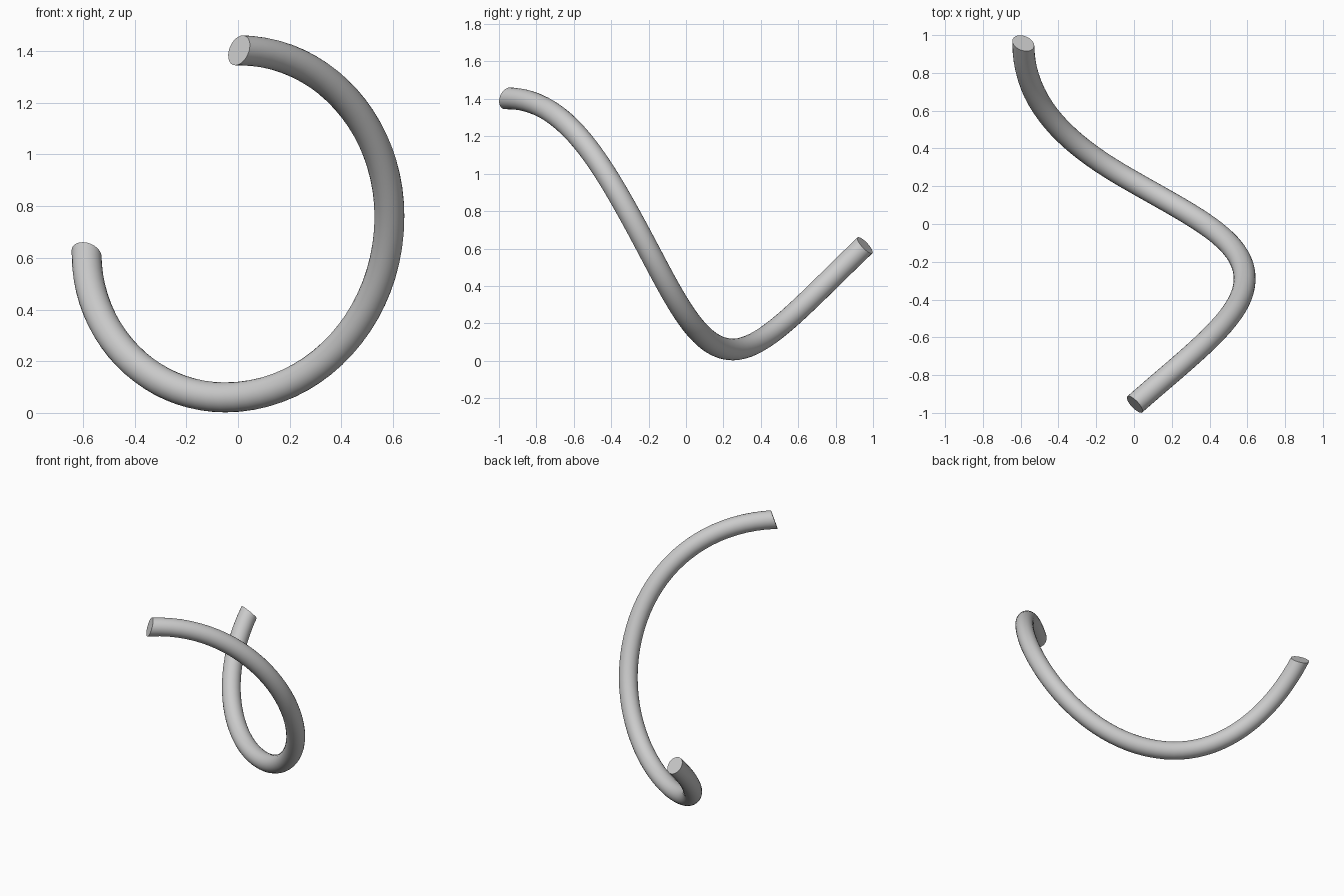
import bpy, bmesh, math
from mathutils import Vector
from mathutils.geometry import interpolate_bezier

if "Cube" in bpy.data.objects:
    bpy.data.objects.remove(bpy.data.objects["Cube"])

RADIUS, SIDES, STEPS = 0.058, 24, 20

# Path knots: position, incoming handle offset, outgoing handle offset
knots = [
    ((0.004, -0.955, 1.403), (0, 0, 0), (0.324, 0.285, 0.0)),
    ((0.586, -0.29, 0.76), (0, -0.195, 0.355), (0, 0.212, -0.386)),
    ((-0.05, 0.25, 0.06), (0.352, -0.204, 0), (-0.296, 0.172, 0)),
    ((-0.586, 0.957, 0.617), (0, -0.325, -0.31), (0, 0, 0)),
]
knots = [tuple(Vector(v) for v in k) for k in knots]

path = []
for (a, _, a_out), (b, b_in, _) in zip(knots, knots[1:]):
    seg = interpolate_bezier(a, a + a_out, b + b_in, b, STEPS + 1)
    path += seg[1:] if path else seg

# Tangents, with exact handle directions at both ends
tangents = [(path[min(i + 1, len(path) - 1)] - path[max(i - 1, 0)]).normalized()
            for i in range(len(path))]
tangents[0] = knots[0][2].normalized()
tangents[-1] = -knots[-1][1].normalized()

# The end caps are cut slightly off square
cap_normals = {0: Vector((0.70, 0.65, -0.32)).normalized(),
               len(path) - 1: Vector((0.28, 0.70, 0.66)).normalized()}

# Sweep a round section along the path
bm = bmesh.new()
rings = []
side = tangents[0].cross(Vector((0, 0, 1)))
for i, (p, t) in enumerate(zip(path, tangents)):
    side = (side - t * side.dot(t)).normalized()
    up = t.cross(side)
    ring = []
    for k in range(SIDES):
        a = math.tau * k / SIDES
        off = (side * math.cos(a) + up * math.sin(a)) * RADIUS
        if i in cap_normals:
            n = cap_normals[i]
            off -= t * (off.dot(n) / t.dot(n))
        ring.append(bm.verts.new(p + off))
    rings.append(ring)
for r0, r1 in zip(rings, rings[1:]):
    for k in range(SIDES):
        j = (k + 1) % SIDES
        bm.faces.new((r0[k], r0[j], r1[j], r1[k]))
bm.faces.new(rings[0])
bm.faces.new(rings[-1])
bmesh.ops.recalc_face_normals(bm, faces=bm.faces)

mesh = bpy.data.meshes.new("curved_tube")
bm.to_mesh(mesh)
bm.free()
tube = bpy.data.objects.new("curved_tube", mesh)
bpy.context.collection.objects.link(tube)

# Smooth walls, crisp end caps
bpy.context.view_layer.objects.active = tube
tube.select_set(True)
bpy.ops.object.shade_smooth_by_angle(angle=math.radians(40))
